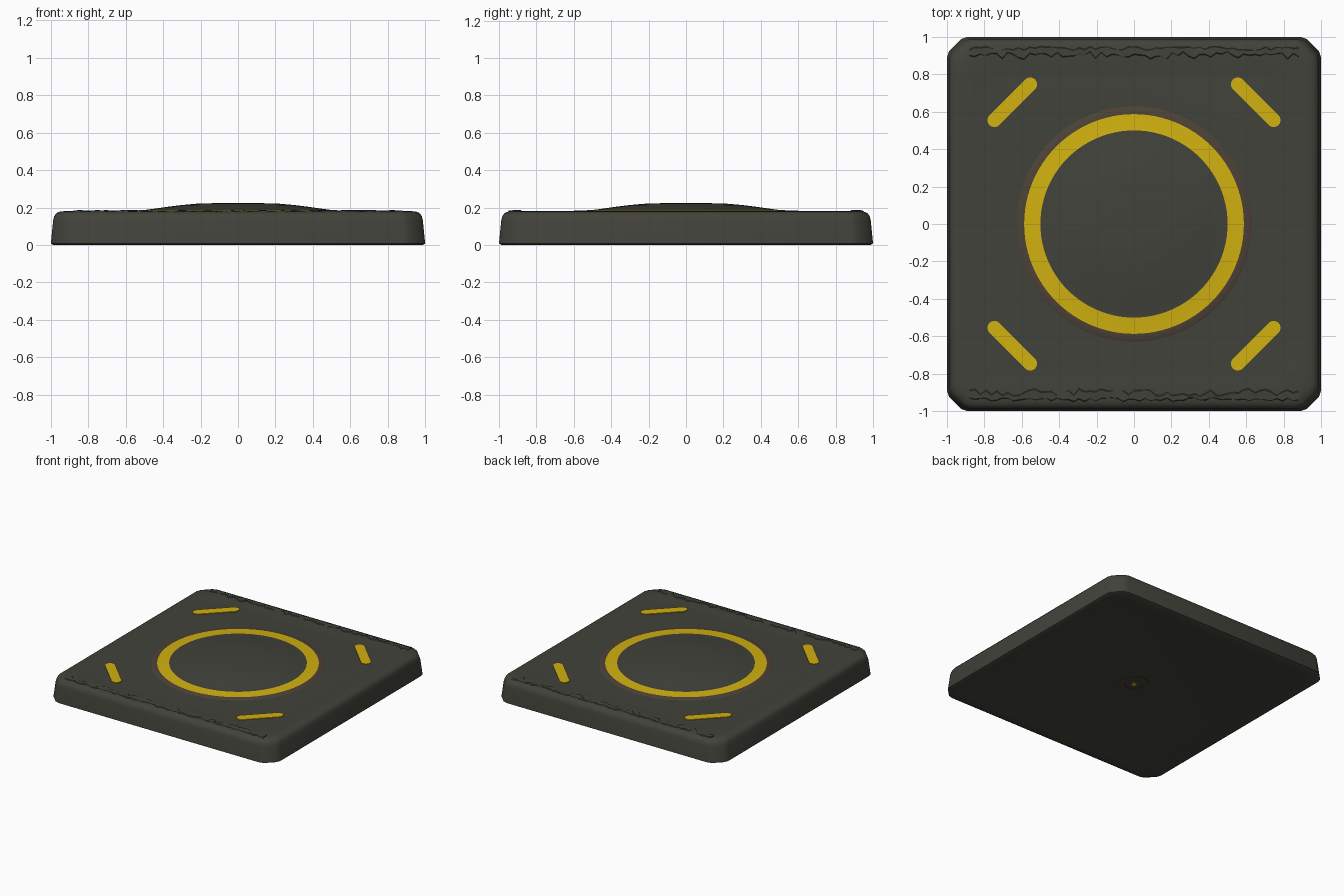
import bpy, bmesh, math, random
from mathutils import Matrix

if "Cube" in bpy.data.objects:
    bpy.data.objects.remove(bpy.data.objects["Cube"])

random.seed(4)


def material(name, rgb):
    m = bpy.data.materials.new(name)
    m.diffuse_color = (*rgb, 1)
    m.use_nodes = True
    m.node_tree.nodes["Principled BSDF"].inputs["Base Color"].default_value = m.diffuse_color
    return m


GREY = material("charcoal", (0.055, 0.055, 0.044))
YELLOW = material("yellow_paint", (0.64, 0.44, 0.005))
BROWN = material("brown_halo", (0.074, 0.055, 0.038))


def finish(name, bm, mats, angle=35, fix=True):
    if fix:
        bmesh.ops.recalc_face_normals(bm, faces=bm.faces)
    me = bpy.data.meshes.new(name)
    bm.to_mesh(me)
    bm.free()
    for m in mats:
        me.materials.append(m)
    ob = bpy.data.objects.new(name, me)
    bpy.context.collection.objects.link(ob)
    bpy.ops.object.select_all(action='DESELECT')
    ob.select_set(True)
    bpy.context.view_layer.objects.active = ob
    bpy.ops.object.shade_smooth_by_angle(angle=math.radians(angle))
    return ob


def bridge(bm, a, b, mat=0):
    n = len(a)
    for i in range(n):
        f = bm.faces.new((a[i], a[(i + 1) % n], b[(i + 1) % n], b[i]))
        f.material_index = mat


def slab_loop(bm, s, z):
    """Square outline of half size s with softened, cut corners."""
    corner = [(s, s - .11), (s - .012, s - .075), (s - .075, s - .012), (s - .11, s)]
    pts = []
    for k in range(4):
        r = Matrix.Rotation(k * math.pi / 2, 2)
        for c in corner:
            x, y = r[0][0] * c[0] + r[0][1] * c[1], r[1][0] * c[0] + r[1][1] * c[1]
            pts.append(bm.verts.new((x, y, z)))
    return pts


# Square base: recessed underside, tapered walls, rounded shoulder, faint top dip
bm = bmesh.new()
profile = [(.87, .012), (.92, .002), (.985, 0), (1, .008), (.988, .13), (.982, .155),
           (.97, .171), (.95, .179), (.92, .182), (.86, .181), (.81, .176), (.77, .178)]
loops = [slab_loop(bm, s, z) for s, z in profile]
for a, b in zip(loops, loops[1:]):
    bridge(bm, a, b)
bm.faces.new(loops[0])
bm.faces.new(loops[-1])
finish("base_slab", bm, [GREY])

# Low central dome with painted ring and halo, coloured by radius
bm = bmesh.new()
N = 96
pad = [(.63, .177), (.62, .182), (.587, .184), (.5, .187), (.45, .194), (.38, .204),
       (.3, .214), (.22, .221), (.12, .224), (.03, .225)]
rings = [[bm.verts.new((r * math.cos(2 * math.pi * i / N), r * math.sin(2 * math.pi * i / N), z))
          for i in range(N)] for r, z in pad]
for (r, _), a, b in zip(pad, rings, rings[1:]):
    bridge(bm, a, b, 2 if r > .6 else 1 if r > .55 else 0)
bm.faces.new(rings[-1])
bm.faces.new(rings[0])
finish("centre_dome", bm, [GREY, YELLOW, BROWN])


def capsule(name, angle, length, width, z, h):
    """Thin round-ended corner plate, centred on a diagonal."""
    bm = bmesh.new()
    pts = []
    for end in (1, -1):
        for i in range(9):
            a = -math.pi / 2 + math.pi * i / 8
            pts.append((end * ((length - width) / 2 + width / 2 * math.cos(a)),
                        end * width / 2 * math.sin(a)))
    low = [bm.verts.new((x, y, z)) for x, y in pts]
    top = [bm.verts.new((x, y, z + h)) for x, y in pts]
    bridge(bm, low, top)
    bm.faces.new(low)
    bm.faces.new(top)
    m = Matrix.Translation((.92 * math.cos(angle), .92 * math.sin(angle), 0)) \
        @ Matrix.Rotation(angle + math.pi / 2, 4, 'Z')
    bm.transform(m)
    finish(name, bm, [YELLOW])


# Four painted corner marks
for k, n in enumerate(("back_right", "back_left", "front_left", "front_right")):
    capsule("corner_mark_" + n, math.pi / 4 + k * math.pi / 2, .345, .075, .175, .008)

# Ragged worn strips along the front and back edges
for side, n in ((-1, "front"), (1, "back")):
    bm = bmesh.new()
    rows = []
    for i in range(61):
        x = -.88 + 1.76 * i / 60
        inner = random.uniform(.875, .915)
        outer = random.uniform(.935, .955)
        rows.append([bm.verts.new((x, side * y, z)) for y, z in
                     ((inner, .179), (inner + .008, random.uniform(.183, .187)),
                      (outer - .008, random.uniform(.181, .186)), (outer, .175))])
    for a, b in zip(rows, rows[1:]):
        bridge(bm, a, b)
    # bridge closes the strip round its underside
    bm.faces.new(rows[0])
    bm.faces.new(rows[-1])
    finish("worn_edge_" + n, bm, [GREY], 25)

# Faint stain and paint dot on the underside
for name, r0, r1, mat, z in (("underside_stain", .07, .11, BROWN, .009),
                             ("underside_dot", 0, .02, YELLOW, .008)):
    bm = bmesh.new()
    if r0:
        n = 24
        sides = [[bm.verts.new((r * math.cos(2 * math.pi * i / n), r * math.sin(2 * math.pi * i / n), zz))
                  for i in range(n)] for r, zz in ((r0, .014), (r0, z), (r1, z), (r1, .014))]
        for a, b in zip(sides, sides[1:] + sides[:1]):
            bridge(bm, a, b, 0)
    else:
        bmesh.ops.create_cone(bm, cap_ends=True, segments=16, radius1=r1, radius2=r1, depth=.006,
                              matrix=Matrix.Translation((0, 0, z + .003)))
    finish(name, bm, [mat])
